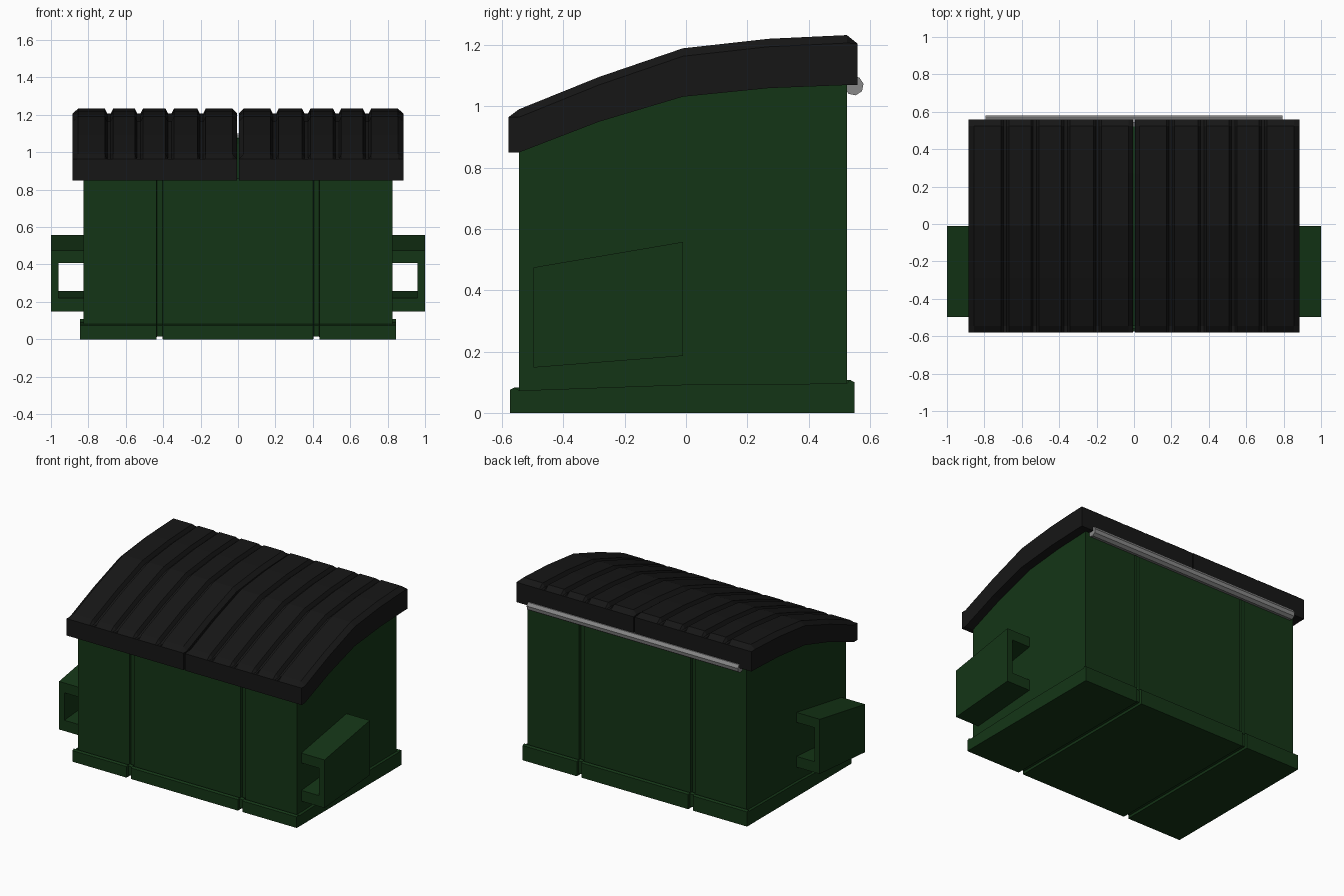
import bpy, bmesh, math

if "Cube" in bpy.data.objects:
    bpy.data.objects.remove(bpy.data.objects["Cube"])


def material(name, rgb):
    m = bpy.data.materials.new(name)
    m.diffuse_color = (*rgb, 1)
    m.use_nodes = True
    m.node_tree.nodes["Principled BSDF"].inputs["Base Color"].default_value = m.diffuse_color
    return m


GREEN = material("green_paint", (0.007, 0.036, 0.008))
BLACK = material("black_plastic", (0.008, 0.008, 0.008))
STEEL = material("steel", (0.25, 0.25, 0.25))


def loft(name, rings, mat, mirror=False):
    """Skin a row of equal-length point rings and cap both ends."""
    bm = bmesh.new()
    vs = [[bm.verts.new(p) for p in r] for r in rings]
    n = len(vs[0])
    for a, b in zip(vs, vs[1:]):
        for i in range(n):
            j = (i + 1) % n
            bm.faces.new((a[i], a[j], b[j], b[i]))
    bm.faces.new(vs[0])
    bm.faces.new(vs[-1])
    bmesh.ops.recalc_face_normals(bm, faces=bm.faces[:])
    mesh = bpy.data.meshes.new(name)
    bm.to_mesh(mesh)
    bm.free()
    ob = bpy.data.objects.new(name, mesh)
    bpy.context.collection.objects.link(ob)
    mesh.materials.append(mat)
    if mirror:
        mod = ob.modifiers.new("mirror", 'MIRROR')
        mod.use_mirror_merge = False
    return ob


def at_x(x, profile):
    return [(x, y, z) for y, z in profile]


def inset(profile, d=0.015):
    """Profile of a seam: pulled in at front, back and bottom."""
    return [(y - math.copysign(d, y) if abs(y) > 0.5 else y, max(z, d))
            for y, z in profile]


def grooved(name, half, profile, mat):
    """Box with two seams running round front, bottom and back."""
    seam = inset(profile)
    right = [(0.402, profile), (0.405, seam), (0.434, seam),
             (0.437, profile), (half, profile)]
    left = [(-x, p) for x, p in reversed(right)]
    return loft(name, [at_x(x, p) for x, p in left + right], mat)


# Container body
grooved("container_body", 0.825,
        [(-.545, .05), (.525, .05), (.525, 1.08), (.27, 1.075),
         (-.01, 1.045), (-.285, .96), (-.545, .86)], GREEN)

# Flared skirt around the base
grooved("base_skirt", 0.845,
        [(-.575, 0), (.55, 0), (.55, .1), (.535, .108), (.525, .096),
         (-.01, .092), (-.545, .073), (-.56, .083), (-.575, .075)], GREEN)

# Ribbed lid, two halves with a thin slit between them
RIB = 0.026
UNDER = [(.56, 1.07), (.525, 1.07), (.27, 1.06), (-.01, 1.032),
         (-.285, .95), (-.545, .85), (-.58, .85)]
TOP = [(-.545, .965), (-.285, 1.07), (-.01, 1.164), (.27, 1.195), (.525, 1.207)]


def lid_profile(rise):
    return UNDER + [(-.58, .965)] + [(y, z + rise) for y, z in TOP] + [(.56, 1.205)]


stations = [(.005, 0), (.03, RIB)]
for c in (.195, .365, .53, .69):
    stations += [(c - .022, RIB), (c - .009, 0), (c + .009, 0), (c + .022, RIB)]
stations += [(.855, RIB), (.885, 0)]
loft("lid", [at_x(x, lid_profile(r)) for x, r in stations], BLACK, mirror=True)


# Fork pockets: C-shaped channels that grow towards the back
def channel(y, z0, z1):
    outer = [(.81, z0), (1, z0), (1, z1), (.81, z1)]
    inner = [(.81, z1 - .067), (.96, z1 - .067), (.96, z0 + .073), (.81, z0 + .073)]
    return [(x, y, z) for x, z in outer + inner]


loft("fork_pockets", [channel(-.497, .148, .475), channel(-.01, .186, .558)],
     GREEN, mirror=True)

# Hinge rod along the back
rod = [(.548 + .032 * math.cos(i * math.pi / 4 + .2),
        1.068 + .032 * math.sin(i * math.pi / 4 + .2)) for i in range(8)]
loft("hinge_rod", [at_x(-.795, rod), at_x(.795, rod)], STEEL)
